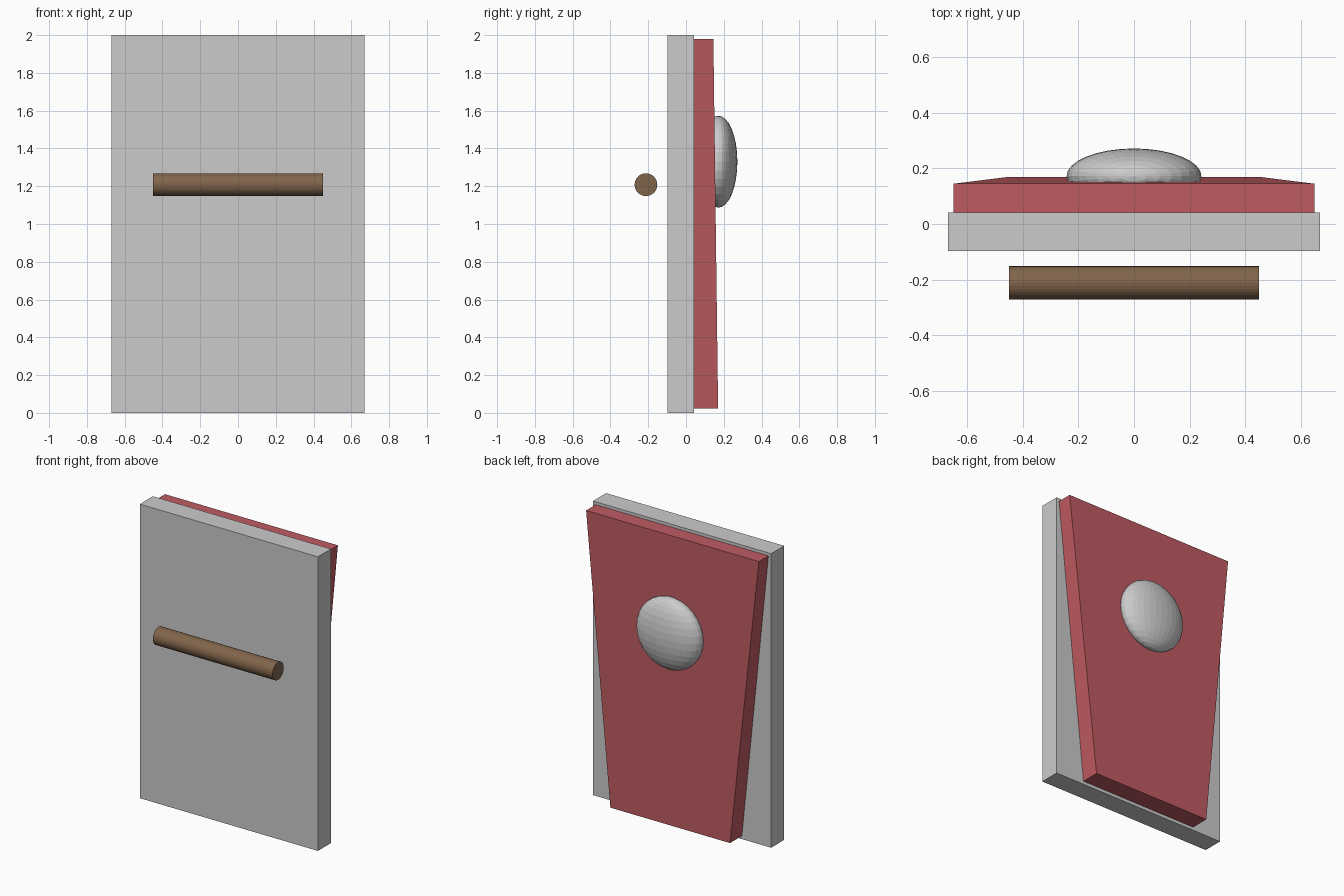
import bpy
import bmesh
import math

if "Cube" in bpy.data.objects:
    bpy.data.objects.remove(bpy.data.objects["Cube"])


def colour(obj, name, rgb):
    mat = bpy.data.materials.new(name)
    mat.diffuse_color = (*rgb, 1)
    mat.use_nodes = True
    mat.node_tree.nodes["Principled BSDF"].inputs["Base Color"].default_value = mat.diffuse_color
    obj.data.materials.append(mat)


def slab(name, bottom, top):
    """Six-sided slab; each end is (half_width, y_front, y_back, z)."""
    bm = bmesh.new()
    rings = []
    for w, y0, y1, z in (bottom, top):
        rings.append([bm.verts.new(p) for p in
                      ((-w, y0, z), (w, y0, z), (w, y1, z), (-w, y1, z))])
    low, high = rings
    bm.faces.new(low)
    bm.faces.new(high)
    for i in range(4):
        j = (i + 1) % 4
        bm.faces.new((low[i], low[j], high[j], high[i]))
    bmesh.ops.recalc_face_normals(bm, faces=bm.faces)
    mesh = bpy.data.meshes.new(name)
    bm.to_mesh(mesh)
    bm.free()
    obj = bpy.data.objects.new(name, mesh)
    bpy.context.collection.objects.link(obj)
    return obj


# Grey board
slab("shield_board", (0.67, -0.098, 0.042, 0), (0.67, -0.098, 0.042, 2))

# Red tapered facing, slightly thicker at its narrow foot
facing = slab("shield_facing", (0.45, 0.04, 0.17, 0.022), (0.65, 0.04, 0.145, 1.98))
colour(facing, "red", (0.52, 0.105, 0.12))

# Domed boss
bpy.ops.mesh.primitive_uv_sphere_add(segments=32, ring_count=16, radius=1,
                                     location=(0, 0.172, 1.33))
boss = bpy.context.object
boss.name = "shield_boss"
boss.scale = (0.243, 0.1, 0.243)

# Wooden grip bar
bpy.ops.mesh.primitive_cylinder_add(vertices=32, radius=0.06, depth=0.9,
                                    location=(0, -0.212, 1.208),
                                    rotation=(0, math.pi / 2, 0))
grip = bpy.context.object
grip.name = "grip_bar"
colour(grip, "brown", (0.22, 0.13, 0.07))
